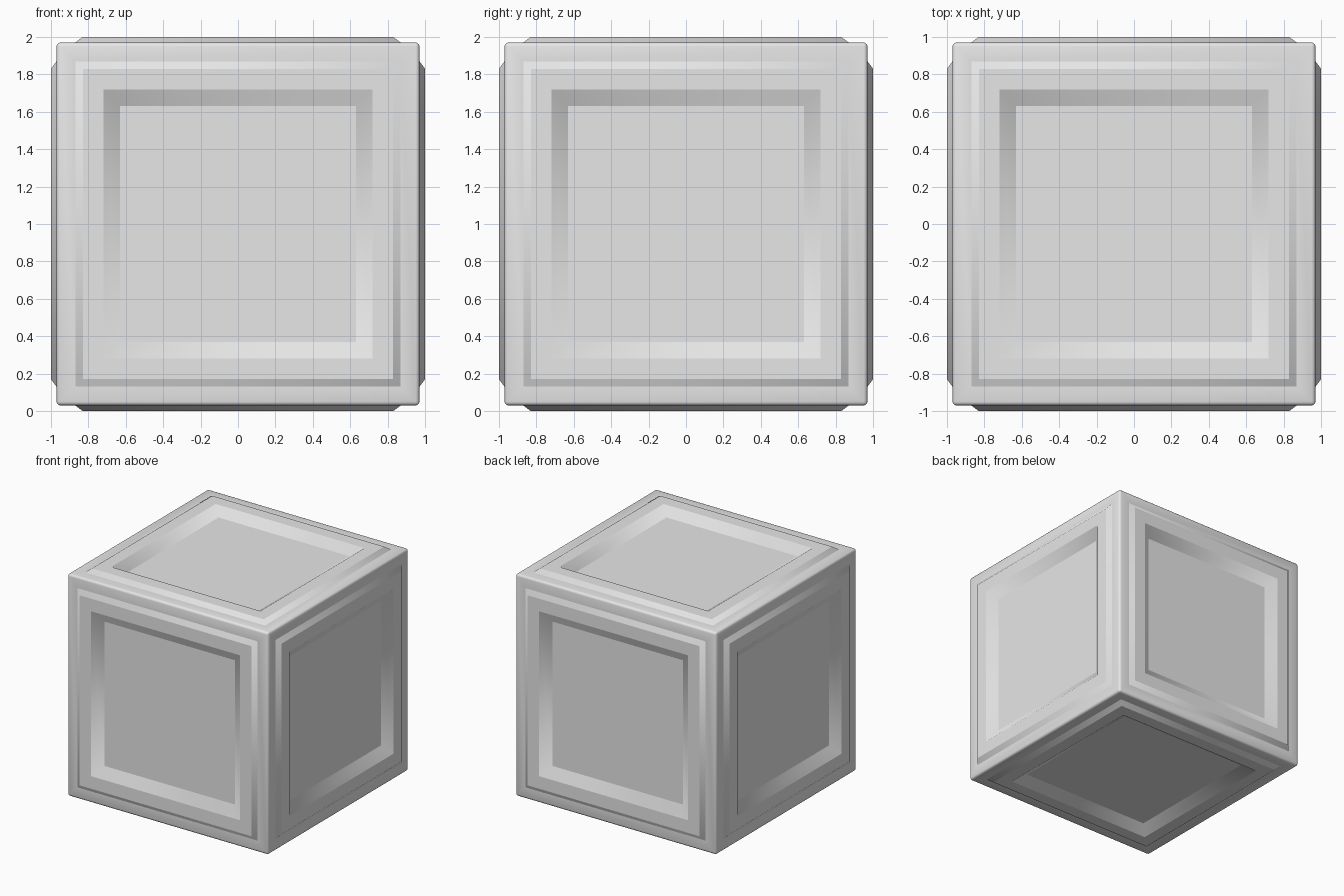
import bpy
import bmesh

if "Cube" in bpy.data.objects:
    bpy.data.objects.remove(bpy.data.objects["Cube"])

# Single flat colour
grey = bpy.data.materials.new("light grey")
grey.diffuse_color = (0.8, 0.8, 0.8, 1.0)
grey.use_nodes = True
grey.node_tree.nodes["Principled BSDF"].inputs["Base Color"].default_value = grey.diffuse_color

# Cube body with softly rounded edges
bm = bmesh.new()
bmesh.ops.create_cube(bm, size=1.94)
bmesh.ops.bevel(bm, geom=bm.edges[:], offset=0.02, segments=3,
                profile=0.5, affect='EDGES', clamp_overlap=True)
bm.normal_update()
panels = [f for f in bm.faces if f.calc_area() > 1.0]


def inset(thickness, depth):
    """Inset all six sides and return the new ring faces."""
    ring = bmesh.ops.inset_individual(bm, faces=panels, thickness=thickness,
                                      depth=depth, use_even_offset=True)
    bm.normal_update()
    return ring["faces"]


# Rim, raised frame, then the recessed centre panel on every side
inset(0.08, 0.0)
slopes = set(inset(0.04, 0.03))
inset(0.11, 0.0)
slopes |= set(inset(0.09, -0.06))

# Smooth shading, kept crisp along the borders of the sloped rings
for f in bm.faces:
    f.smooth = True
for e in bm.edges:
    if sum(f in slopes for f in e.link_faces) == 1:
        e.smooth = False

bmesh.ops.translate(bm, verts=bm.verts[:], vec=(0, 0, 1))
mesh = bpy.data.meshes.new("panelled_crate")
bm.to_mesh(mesh)
bm.free()
mesh.materials.append(grey)
crate = bpy.data.objects.new("panelled_crate", mesh)
bpy.context.collection.objects.link(crate)
